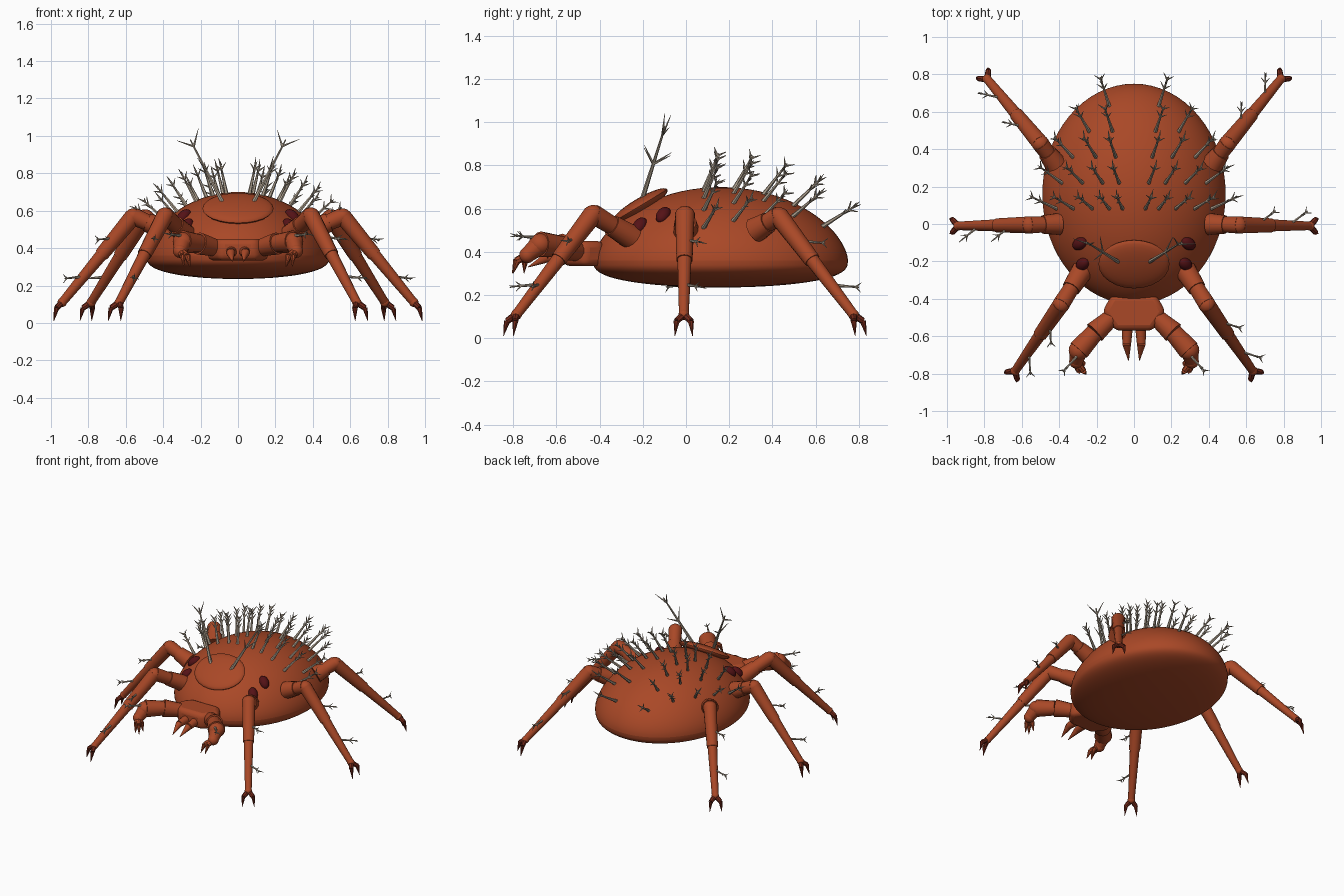
import bpy, bmesh, math
from mathutils import Vector as V, Matrix

cube = bpy.data.objects.get("Cube")
if cube:
    bpy.data.objects.remove(cube)


def material(name, rgb):
    m = bpy.data.materials.new(name)
    m.use_nodes = True
    m.diffuse_color = (*rgb, 1)
    m.node_tree.nodes["Principled BSDF"].inputs["Base Color"].default_value = (*rgb, 1)
    return m


SHELL = material("rust_shell", (0.40, 0.065, 0.02))
CLAW = material("dark_claw", (0.17, 0.022, 0.01))
EYE = material("eye_maroon", (0.09, 0.006, 0.008))
HAIR = material("tan_bristle", (0.42, 0.35, 0.27))


def finish(name, bm, mat, angle=40):
    bmesh.ops.recalc_face_normals(bm, faces=bm.faces)
    me = bpy.data.meshes.new(name)
    bm.to_mesh(me)
    bm.free()
    me.materials.append(mat)
    me.shade_smooth()
    me.set_sharp_from_angle(angle=math.radians(angle))
    ob = bpy.data.objects.new(name, me)
    bpy.context.collection.objects.link(ob)
    return ob


def rod(bm, a, b, r1, r2, sides=14):
    a, b = V(a), V(b)
    rot = (b - a).to_track_quat("Z", "Y").to_matrix().to_4x4()
    bmesh.ops.create_cone(bm, cap_ends=True, segments=sides, radius1=r1, radius2=r2,
                          depth=(b - a).length, matrix=Matrix.Translation((a + b) / 2) @ rot)


def ball(bm, c, scale, rot=Matrix.Identity(4)):
    bmesh.ops.create_uvsphere(bm, u_segments=24, v_segments=14, radius=1,
                              matrix=Matrix.Translation(c) @ rot @ Matrix.Diagonal((*scale, 1)))


def bristle(bm, base, way, length=0.18, r=0.011, levels=(0.62, 0.8, 0.93), barb=0.045):
    # tapered stem with forked barbs towards the tip
    base, way = V(base), V(way).normalized()
    rod(bm, base, base + way * length, r, r * 0.35, 6)
    side = way.orthogonal().normalized()
    for i, t in enumerate(levels):
        axis = Matrix.Rotation(i * math.pi / 2 + 0.6, 3, way) @ side
        for s in (-1, 1):
            p = base + way * length * t
            rod(bm, p, p + (way + axis * s * 0.9).normalized() * barb, r * 0.55, 0.001, 5)


# Body: domed shell over a shallow belly
CY, A, B, RIM, UP, DOWN = 0.16, 0.49, 0.59, 0.36, 0.34, 0.125


def top(x, y):
    return RIM + UP * max(0, 1 - (x / A) ** 2 - ((y - CY) / B) ** 2) ** 0.6


def normal(x, y, e=0.005):
    return V((top(x - e, y) - top(x + e, y), top(x, y - e) - top(x, y + e), 2 * e)).normalized()


def dome(name, height, power):
    bm = bmesh.new()
    n, rows, prev = 64, 20, None
    pole = bm.verts.new((0, CY, RIM + height))
    for k in range(1, rows + 1):
        r = math.sin(k / rows * math.pi / 2)
        z = RIM + height * max(0, 1 - r * r) ** power
        ring = [bm.verts.new((A * r * math.cos(i * math.tau / n),
                              CY + B * r * math.sin(i * math.tau / n), z)) for i in range(n)]
        for i in range(n):
            j = (i + 1) % n
            bm.faces.new((prev[i], ring[i], ring[j], prev[j]) if prev else (pole, ring[i], ring[j]))
        prev = ring
    # open bowl: orient outward explicitly through the cap-free rim
    ob = finish(name, bm, SHELL, 60)
    if ob.data.polygons[0].normal.z * height < 0:
        ob.data.flip_normals()


dome("upper_shell", UP, 0.6)
dome("belly", -DOWN, 0.35)

# Raised shield behind the head
bm = bmesh.new()
ball(bm, (0, -0.215, 0.612), (0.19, 0.15, 0.035), Matrix.Rotation(math.radians(31), 4, "X"))
finish("front_shield", bm, SHELL)

# Two eyes on each side
bm = bmesh.new()
for s in (-1, 1):
    for x, y in ((0.275, -0.215), (0.29, -0.105)):
        rot = normal(s * x, y).to_track_quat("Z", "Y").to_matrix().to_4x4()
        ball(bm, (s * x, y, top(x, y)), (0.032, 0.048, 0.03), rot)
finish("eyes", bm, EYE)

# Rows of bristles fanning over the back
bm = bmesh.new()
columns = ((0.06, 0.13, 5), (0.13, 0.26, 4), (0.22, 0.38, 3), (0.32, 0.45, 2), (0.41, 0.3, 1))
for s in (-1, 1):
    for x0, slope, count in columns:
        for i in range(count):
            y = 0.08 + 0.137 * i
            x = s * (x0 + slope * (y - 0.08))
            way = normal(x, y) + V((s * 0.1, 0.5, 0))
            bristle(bm, (x, y, top(x, y) - 0.01), way, 0.19)
finish("back_bristles", bm, HAIR)

# Two long feelers
bm = bmesh.new()
for s in (-1, 1):
    bristle(bm, (s * 0.07, -0.21, 0.62), (s * 0.18, 0.11, 0.35), 0.42, 0.012, (0.52, 0.9), 0.1)
finish("long_feelers", bm, HAIR)

# Legs: hip, knee and ankle for one side
LEGS = {
    "front": ((0.27, -0.24, 0.46), (0.39, -0.43, 0.575), (0.635, -0.785, 0.11)),
    "middle": ((0.40, 0.0, 0.50), (0.56, -0.005, 0.57), (0.94, -0.01, 0.11)),
    "rear": ((0.42, 0.32, 0.50), (0.50, 0.43, 0.565), (0.785, 0.775, 0.11)),
}
for s, side in ((1, "left"), (-1, "right")):
    for name, pts in LEGS.items():
        hip, knee, ankle = (V((s * p[0], p[1], p[2])) for p in pts)
        mid = knee.lerp(ankle, 0.45)
        bm = bmesh.new()
        rod(bm, hip, hip.lerp(knee, 0.55), 0.06, 0.05)
        rod(bm, hip.lerp(knee, 0.5), knee, 0.043, 0.047)
        ball(bm, knee, (0.046, 0.046, 0.042))
        rod(bm, knee, mid, 0.046, 0.038)
        rod(bm, mid, ankle, 0.033, 0.023)
        ball(bm, ankle, (0.025, 0.025, 0.025))
        finish(f"{name}_{side}_leg", bm, SHELL)

        # paired claws at the foot
        flat = V((ankle.x - knee.x, ankle.y - knee.y, 0)).normalized()
        across = V((-flat.y, flat.x, 0))
        bm = bmesh.new()
        for t in (-1, 1):
            bend = ankle + flat * 0.03 + across * t * 0.033 + V((0, 0, -0.03))
            rod(bm, ankle, bend, 0.018, 0.015, 8)
            rod(bm, bend, bend + flat * 0.015 + across * t * 0.008 + V((0, 0, -0.07)), 0.015, 0.001, 8)
        finish(f"{name}_{side}_claws", bm, CLAW)

        # bristles all swept the same way round
        bm = bmesh.new()
        way = Matrix.Rotation(math.radians(38), 3, "Z") @ flat + V((0, 0, -0.08))
        for t in (0.25, 0.7):
            bristle(bm, knee.lerp(ankle, t), way, 0.13, 0.009, (0.65, 0.88), 0.035)
        finish(f"{name}_{side}_leg_bristles", bm, HAIR)

# Head block
bm = bmesh.new()
half = ((0.12, -0.38), (0.17, -0.47), (0.10, -0.57))
outline = [(x, y) for x, y in half] + [(-x, y) for x, y in reversed(half)]
face = bm.faces.new([bm.verts.new((x, y, 0.335)) for x, y in outline])
up = bmesh.ops.extrude_face_region(bm, geom=[face])["geom"]
bmesh.ops.translate(bm, vec=(0, 0, 0.115), verts=[g for g in up if isinstance(g, bmesh.types.BMVert)])
bevel = finish("head", bm, SHELL).modifiers.new("soft_edges", "BEVEL")
bevel.width, bevel.segments = 0.03, 3

# Feeding arms, jaws and their claws
PALP = ((0.11, -0.49, 0.40), (0.21, -0.58, 0.425), (0.295, -0.675, 0.435), (0.31, -0.735, 0.385))
for s, side in ((1, "left"), (-1, "right")):
    p = [V((s * x, y, z)) for x, y, z in PALP]
    bm = bmesh.new()
    for a, b, r1, r2 in zip(p, p[1:], (0.045, 0.05, 0.05), (0.06, 0.06, 0.036)):
        rod(bm, a, b, r1, r2)
    ball(bm, p[2], (0.054, 0.054, 0.05))
    ball(bm, p[3], (0.037, 0.037, 0.037))
    finish(f"{side}_feeding_arm", bm, SHELL)

    bm = bmesh.new()
    for dx, dy in ((-0.055, -0.07), (-0.02, -0.065), (-0.05, -0.015)):
        bend = p[3] + V((s * dx * 0.7, dy * 0.7, -0.025))
        rod(bm, p[3], bend, 0.022, 0.017, 8)
        rod(bm, bend, p[3] + V((s * dx, dy, -0.085)), 0.017, 0.001, 8)
    finish(f"{side}_feeding_arm_claws", bm, SHELL)

    bm = bmesh.new()
    bristle(bm, p[2] + V((0, -0.02, 0.03)), (s * 0.8, -0.9, 0.1), 0.13, 0.009, (0.65, 0.88), 0.035)
    finish(f"{side}_feeding_arm_bristle", bm, HAIR)

    bm = bmesh.new()
    jaw = V((s * 0.035, -0.55, 0.38))
    bend = jaw + V((s * 0.004, -0.09, -0.005))
    rod(bm, jaw, bend, 0.03, 0.024)
    rod(bm, bend, bend + V((-s * 0.01, -0.09, -0.045)), 0.024, 0.002)
    finish(f"{side}_jaw", bm, SHELL)
